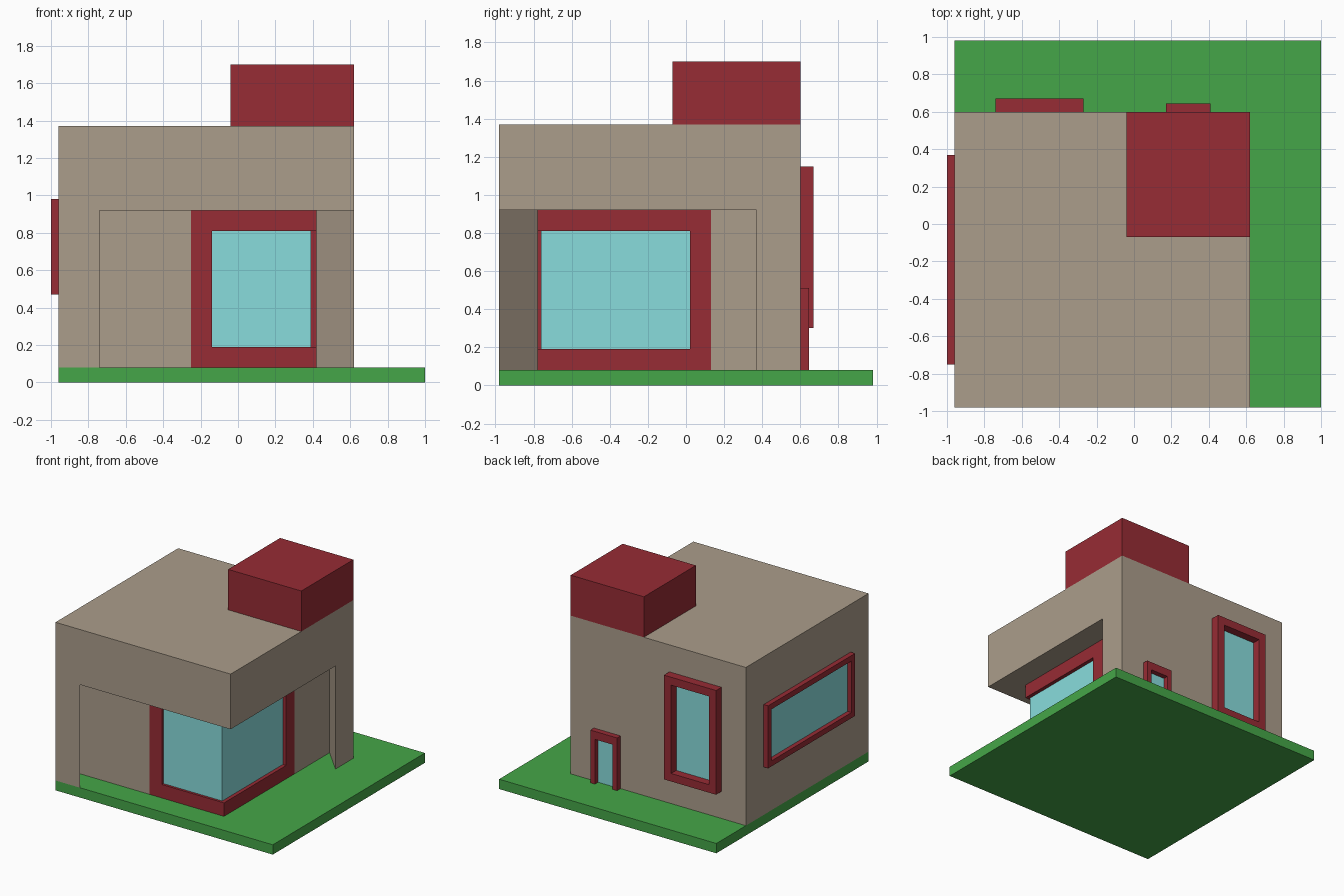
import bpy, bmesh
from mathutils import Vector

if "Cube" in bpy.data.objects:
    bpy.data.objects.remove(bpy.data.objects["Cube"])


def material(name, rgb):
    m = bpy.data.materials.new(name)
    m.diffuse_color = (*rgb, 1)
    m.use_nodes = True
    m.node_tree.nodes["Principled BSDF"].inputs["Base Color"].default_value = m.diffuse_color
    return m


WALL = material("wall", (0.41, 0.34, 0.26))
RED = material("red", (0.31, 0.025, 0.035))
GREEN = material("green", (0.06, 0.38, 0.065))
GLASS = material("glass", (0.25, 0.72, 0.72))


def mesh_object(name, verts, faces, mat=None):
    me = bpy.data.meshes.new(name)
    me.from_pydata(verts, [], faces)
    bm = bmesh.new()
    bm.from_mesh(me)
    bmesh.ops.recalc_face_normals(bm, faces=bm.faces[:])
    bm.to_mesh(me)
    bm.free()
    ob = bpy.data.objects.new(name, me)
    bpy.context.collection.objects.link(ob)
    if mat:
        me.materials.append(mat)
    return ob


def prism(name, loop, depth, mat=None):
    """Extrude a closed 3D outline along a vector."""
    n, d = len(loop), Vector(depth)
    verts = [Vector(p) for p in loop] + [Vector(p) + d for p in loop]
    faces = [tuple(range(n)), tuple(range(n, 2 * n))]
    faces += [(i, (i + 1) % n, (i + 1) % n + n, i + n) for i in range(n)]
    return mesh_object(name, verts, faces, mat)


def box(name, x, y, z, mat=None):
    loop = [(x[0], y[0], z[0]), (x[1], y[0], z[0]), (x[1], y[1], z[0]), (x[0], y[1], z[0])]
    return prism(name, loop, (0, 0, z[1] - z[0]), mat)


def rect(u, v, t=0):
    return [(u[0] + t, v[0] + t), (u[1] - t, v[0] + t), (u[1] - t, v[1] - t), (u[0] + t, v[1] - t)]


def ring(name, u, v, t, to_world, depth, mat):
    """Rectangular frame with a through opening."""
    front = [Vector(to_world(*p)) for p in rect(u, v) + rect(u, v, t)]
    verts = front + [p + Vector(depth) for p in front]
    faces = []
    for i in range(4):
        j = (i + 1) % 4
        faces += [(i, j, j + 4, i + 4), (i + 8, j + 8, j + 12, i + 12),
                  (i, j, j + 8, i + 8), (i + 4, j + 4, j + 12, i + 12)]
    return mesh_object(name, verts, faces, mat)


def cut(target, cutter):
    mod = target.modifiers.new("cut", 'BOOLEAN')
    mod.operation, mod.solver, mod.object = 'DIFFERENCE', 'EXACT', cutter
    cutter.hide_render = True
    cutter.display_type = 'WIRE'


# Lawn, house body and roof block
box("lawn", (-0.96, 1.0), (-0.98, 0.98), (0, 0.08), GREEN)
body = box("house_body", (-0.96, 0.62), (-0.98, 0.60), (0.08, 1.37), WALL)
box("roof_block", (-0.04, 0.62), (-0.07, 0.60), (1.37, 1.70), RED)

# Corner recess under the overhang, with undercut slanted ends
recess = [(-0.74, -1.2), (-0.74, -0.98), (-0.94, -0.78), (-0.25, -0.78), (-0.25, 0.13),
          (0.42, 0.13), (0.42, 0.58), (0.62, 0.37), (0.9, 0.37), (0.9, -1.2)]
cut(body, prism("recess_cutter", [(x, y, 0) for x, y in recess], (0, 0, 0.92)))

# Wrap-around corner window
frame = box("corner_window_frame", (-0.25, 0.42), (-0.78, 0.13), (0.08, 0.92), RED)
cut(frame, box("corner_window_cutter", (-0.14, 0.8), (-1.2, 0.02), (0.19, 0.81)))
box("corner_window_glass", (-0.14, 0.39), (-0.76, 0.02), (0.19, 0.81), GLASS)

# Tall back window
ring("back_window_frame", (-0.74, -0.27), (0.30, 1.15), 0.065,
     lambda u, v: (u, 0.60, v), (0, 0.07, 0), RED)
box("back_window_glass", (-0.675, -0.335), (0.59, 0.604), (0.365, 1.085), GLASS)

# Small back door
door = [(0.17, 0.08), (0.17, 0.51), (0.41, 0.51), (0.41, 0.08),
        (0.37, 0.08), (0.37, 0.445), (0.21, 0.445), (0.21, 0.08)]
prism("door_frame", [(x, 0.60, z) for x, z in door], (0, 0.045, 0), RED)
box("door_glass", (0.21, 0.37), (0.59, 0.604), (0.08, 0.445), GLASS)

# Wide left window
ring("left_window_frame", (-0.75, 0.37), (0.47, 0.98), 0.045,
     lambda u, v: (-0.96, u, v), (-0.04, 0, 0), RED)
box("left_window_glass", (-0.964, -0.95), (-0.705, 0.325), (0.515, 0.935), GLASS)
